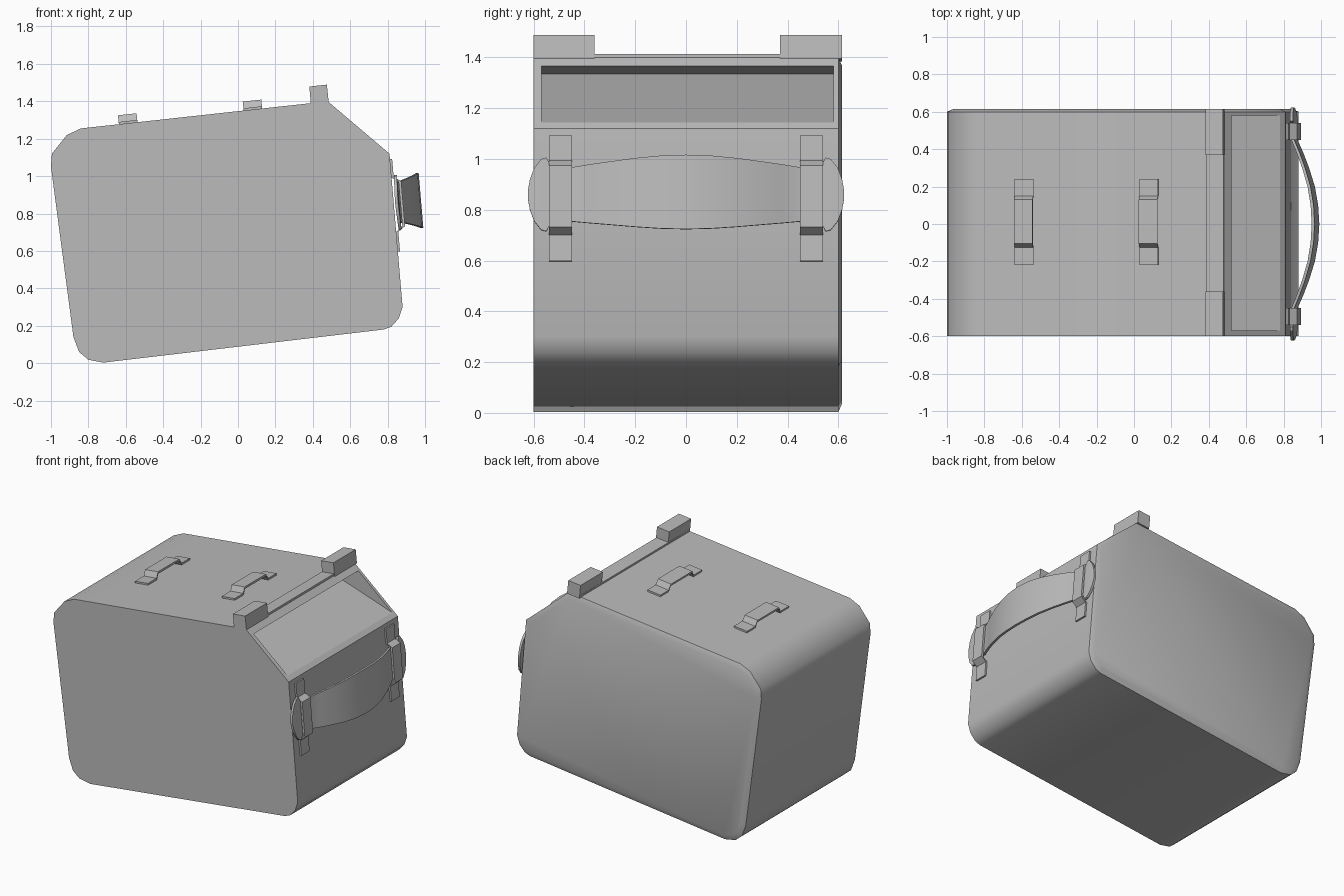
import bpy, bmesh, math
from mathutils import Vector as V

if "Cube" in bpy.data.objects:
    bpy.data.objects.remove(bpy.data.objects["Cube"])

grey = bpy.data.materials.new("plain_grey")
grey.diffuse_color = (0.5, 0.5, 0.5, 1)
grey.use_nodes = True
grey.node_tree.nodes["Principled BSDF"].inputs["Base Color"].default_value = grey.diffuse_color


def finish(name, bm, angle=35):
    bmesh.ops.recalc_face_normals(bm, faces=bm.faces)
    me = bpy.data.meshes.new(name)
    bm.to_mesh(me)
    bm.free()
    me.materials.append(grey)
    ob = bpy.data.objects.new(name, me)
    bpy.context.collection.objects.link(ob)
    smooth(ob, angle)
    return ob


def smooth(ob, angle=35):
    bpy.ops.object.select_all(action='DESELECT')
    ob.select_set(True)
    bpy.context.view_layer.objects.active = ob
    bpy.ops.object.shade_smooth_by_angle(angle=math.radians(angle))


def prism(name, pts, y0, y1, rim=0.0, bulge=0.0):
    """Side profile (x, z) extruded along y, optionally with a raised back panel."""
    bm = bmesh.new()
    front = bm.faces.new([bm.verts.new((x, y0, z)) for x, z in pts])
    ext = bmesh.ops.extrude_face_region(bm, geom=[front], use_keep_orig=True)
    for v in ext['geom']:
        if isinstance(v, bmesh.types.BMVert):
            v.co.y = y1
    back = [f for f in ext['geom'] if isinstance(f, bmesh.types.BMFace)][0]
    if rim:
        bmesh.ops.recalc_face_normals(bm, faces=bm.faces)
        bmesh.ops.inset_region(bm, faces=[back], thickness=rim)
        for v in back.verts:
            v.co.y = y1 + bulge
    return finish(name, bm)


def ribbon(name, origin, along, out, side, stations, t):
    """Band through stations (distance, height, low edge, high edge), thickness t."""
    bm = bmesh.new()
    rings = []
    for s, h, lo, hi in stations:
        c = origin + along * s
        rings.append([bm.verts.new(c + out * hh + side * w) for hh, w in
                      ((h - t, lo), (h, lo), (h, hi), (h - t, hi))])
    for a, b in zip(rings, rings[1:]):
        for i in range(4):
            j = (i + 1) % 4
            bm.faces.new((a[i], a[j], b[j], b[i]))
    bm.faces.new(rings[0])
    bm.faces.new(rings[-1])
    return finish(name, bm, 25)


# main case with rounded corners and slightly raised back panel
case = prism("case", [
    (-0.72, 0.003), (0.78, 0.18), (0.82, 0.195), (0.86, 0.24), (0.88, 0.30),
    (0.81, 1.12), (0.48, 1.40), (-0.84, 1.255), (-0.915, 1.22), (-0.995, 1.12),
    (-1.0, 1.05), (-0.88, 0.14), (-0.85, 0.06), (-0.80, 0.018)],
    -0.6, 0.6, 0.035, 0.015)

# wedge-shaped recess cut into the sloped face
a, p, q = V((0.20, 1.335)), V((0.52, 1.366)), V((0.78, 1.145))
cutter = prism("recess_cutter", [a, a + (p - a) * 1.3, a + (q - a) * 1.3], -0.57, 0.58)
cutter.hide_render = True
mod = case.modifiers.new("recess", 'BOOLEAN')
mod.operation, mod.solver, mod.object = 'DIFFERENCE', 'EXACT', cutter
bpy.context.view_layer.objects.active = case
bpy.ops.object.modifier_apply(modifier="recess")
bpy.data.objects.remove(cutter, do_unlink=True)
smooth(case)

# ridge along the top edge with a raised block at each end
prism("top_ridge", [(0.39, 1.385), (0.48, 1.395), (0.479, 1.414), (0.387, 1.404)], -0.6, 0.6)
for name, y0, y1 in (("ridge_block_front", -0.6, -0.36), ("ridge_block_back", 0.37, 0.615)):
    prism(name, [(0.39, 1.385), (0.485, 1.395), (0.475, 1.489), (0.381, 1.479)], y0, y1)

Y = V((0, 1, 0))

# small belt loops on the top
n_top, b_top = V((-0.109, 0, 0.994)), V((0.994, 0, 0.109))
for i, x in enumerate((-0.587, 0.08)):
    prof = [(-0.22, 0.012), (-0.125, 0.012), (-0.105, 0.048),
            (0.13, 0.048), (0.15, 0.012), (0.24, 0.012)]
    ribbon(f"top_loop_{i + 1}", V((x, 0, 1.255 + 0.1098 * (x + 0.84))), Y, n_top, b_top,
           [(s, h, -0.05, 0.05) for s, h in prof], 0.014)

# belt loops on the right wall, holding the strap
up, out = V((-0.085, 0, 0.996)), V((0.996, 0, 0.085))
wall = V((0.832, 0, 0.858))
for name, y in (("strap_loop_front", -0.495), ("strap_loop_back", 0.495)):
    prof = [(-0.262, 0.012), (-0.158, 0.012), (-0.13, 0.05),
            (0.112, 0.05), (0.135, 0.012), (0.234, 0.012)]
    ribbon(name, wall + Y * y, up, out, Y, [(s, h, -0.045, 0.045) for s, h in prof], 0.014)

# bowed carrying strap with rounded ends
half = [(0.0, 0.147, 0.147), (0.1, 0.141, 0.144), (0.2, 0.124, 0.136), (0.3, 0.094, 0.125),
        (0.38, 0.064, 0.116), (0.45, 0.034, 0.107), (0.53, 0.03, 0.107), (0.55, 0.03, 0.146),
        (0.57, 0.03, 0.14), (0.598, 0.028, 0.105), (0.615, 0.026, 0.06), (0.623, 0.024, 0.015)]
full = [(-s, h, w) for s, h, w in half[:0:-1]] + half
ribbon("carry_strap", wall, Y, out, up, [(s, h, -w, w) for s, h, w in full], 0.016)
